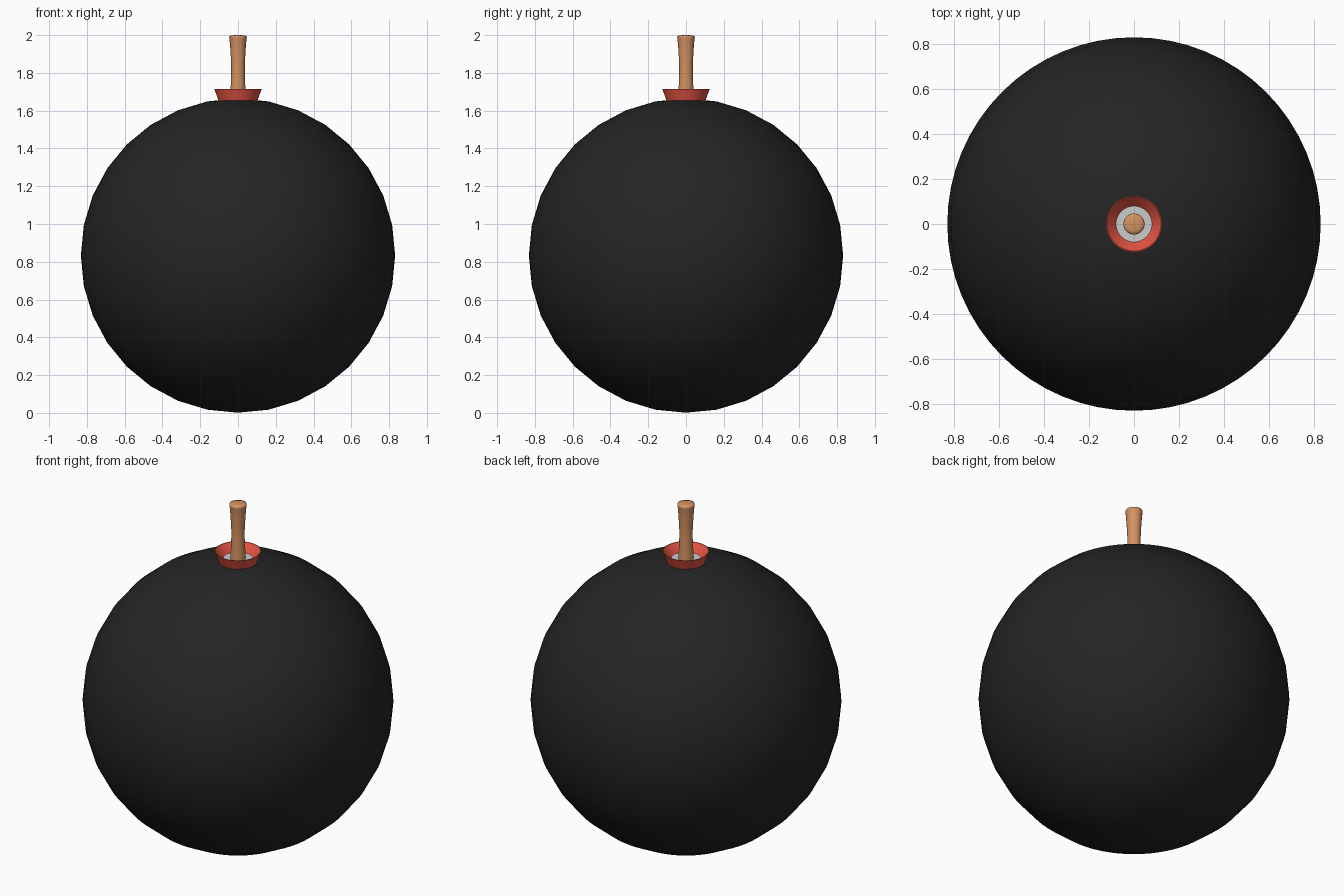
import bpy, bmesh
from math import cos, sin, pi, radians

if "Cube" in bpy.data.objects:
    bpy.data.objects.remove(bpy.data.objects["Cube"])


def material(name, rgb):
    m = bpy.data.materials.new(name)
    m.diffuse_color = (*rgb, 1)
    m.use_nodes = True
    m.node_tree.nodes["Principled BSDF"].inputs["Base Color"].default_value = m.diffuse_color
    return m


def lathe(name, profile, segments, mat=None, angle=40):
    """Revolve (radius, z) points about z; zero radius makes a pole."""
    bm = bmesh.new()
    rings = []
    for r, z in profile:
        if r == 0:
            rings.append([bm.verts.new((0, 0, z))])
        else:
            rings.append([bm.verts.new((r * cos(2 * pi * i / segments),
                                        r * sin(2 * pi * i / segments), z))
                          for i in range(segments)])
    for a, b in zip(rings, rings[1:]):
        for i in range(segments):
            j = (i + 1) % segments
            quad = [a[i % len(a)], a[j % len(a)], b[j % len(b)], b[i % len(b)]]
            bm.faces.new(list(dict.fromkeys(quad)))
    bmesh.ops.recalc_face_normals(bm, faces=bm.faces)
    mesh = bpy.data.meshes.new(name)
    bm.to_mesh(mesh)
    bm.free()
    ob = bpy.data.objects.new(name, mesh)
    bpy.context.collection.objects.link(ob)
    if mat:
        mesh.materials.append(mat)
    bpy.ops.object.select_all(action='DESELECT')
    bpy.context.view_layer.objects.active = ob
    ob.select_set(True)
    bpy.ops.object.shade_smooth_by_angle(angle=radians(angle))
    return ob


black = material("black", (0.018, 0.018, 0.018))
red = material("red", (0.75, 0.085, 0.055))
wood = material("wood", (0.66, 0.29, 0.12))

# Round body: 16 rings of 11.25 degrees
R, CZ = 0.832, 0.833
body = [(0, CZ - R)]
body += [(R * sin(pi * k / 16), CZ - R * cos(pi * k / 16)) for k in range(1, 16)]
body += [(0, CZ + R)]
lathe("body", body, 64, black)

# Flared red collar with a thin rim and sloping inside wall
lathe("collar", [(0.100, 1.645), (0.125, 1.715), (0.120, 1.715), (0.079, 1.671)],
      48, red)

# Grey floor inside the collar
lathe("collar_floor", [(0.082, 1.672), (0, 1.672)], 48)

# Waisted wooden stem with a slightly domed end
lathe("stem", [(0, 1.66), (0.041, 1.66), (0.039, 1.72), (0.036, 1.79), (0.036, 1.84),
               (0.040, 1.92), (0.045, 1.98), (0.047, 1.989), (0.045, 1.995),
               (0.030, 1.999), (0, 2.0)], 32, wood, 60)
